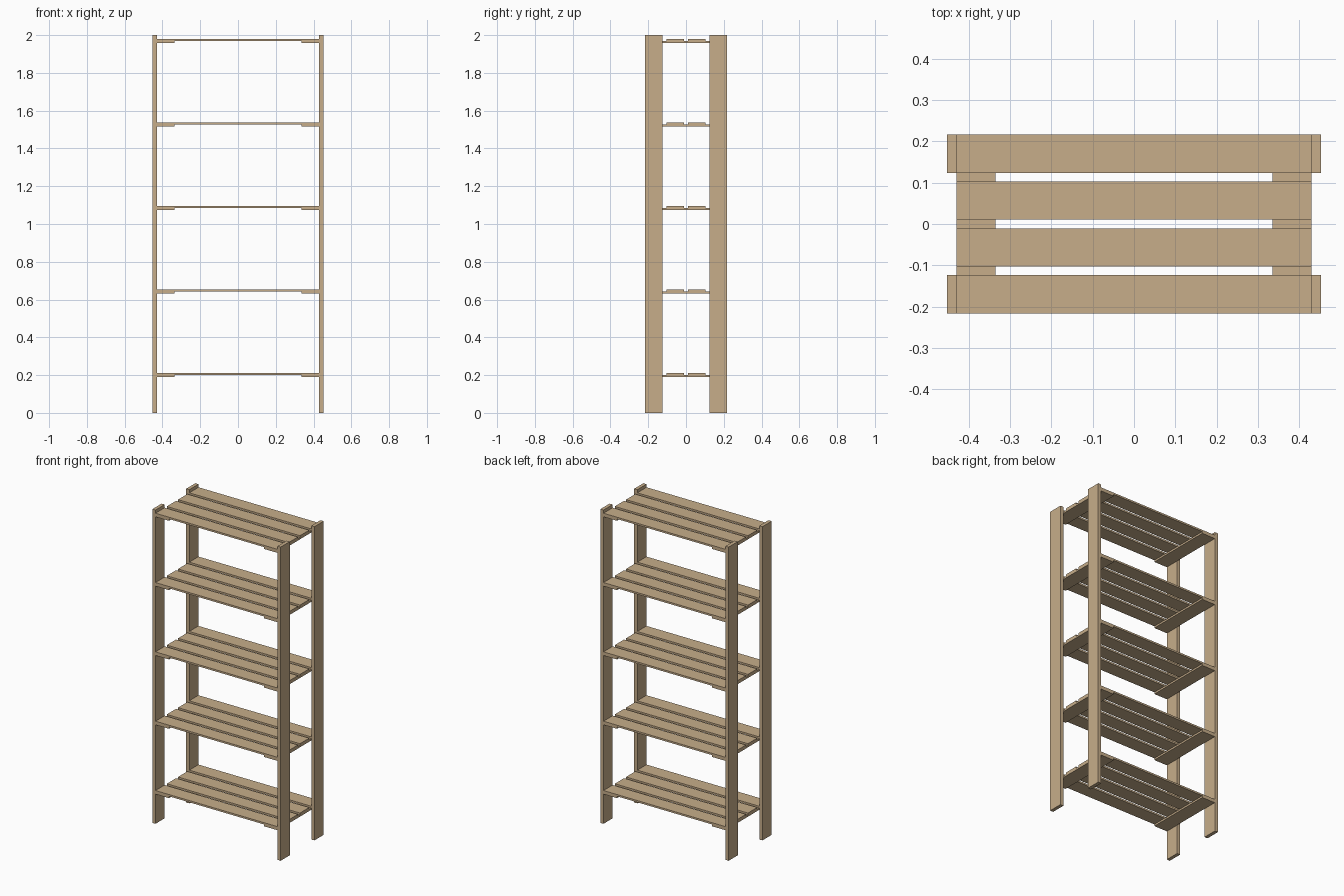
import bpy

if "Cube" in bpy.data.objects:
    bpy.data.objects.remove(bpy.data.objects["Cube"])

wood = bpy.data.materials.new("pale wood")
wood.diffuse_color = (0.57, 0.42, 0.255, 1)
wood.use_nodes = True
wood.node_tree.nodes["Principled BSDF"].inputs["Base Color"].default_value = wood.diffuse_color

HEIGHT = 2.0
HALF_W, HALF_D = 0.4525, 0.2165    # outer half width and half depth
POST_T, BOARD_W = 0.0225, 0.0925   # post thickness, shared board width
BOARD_T = 0.0115                   # slat and cleat thickness
INNER = HALF_W - POST_T            # half length of the slats
SHELVES, FIRST_Z, STEP = 5, 0.189, 0.442


def box(name, x0, x1, y0, y1, z0, z1):
    bpy.ops.mesh.primitive_cube_add(
        size=1, location=((x0 + x1) / 2, (y0 + y1) / 2, (z0 + z1) / 2))
    ob = bpy.context.object
    ob.name = name
    ob.scale = (x1 - x0, y1 - y0, z1 - z0)
    bpy.ops.object.transform_apply(location=False, rotation=False, scale=True)
    ob.data.materials.append(wood)


# Four upright posts
for sx, side in ((-1, "left"), (1, "right")):
    for sy, end in ((-1, "front"), (1, "back")):
        xs = sorted((sx * INNER, sx * HALF_W))
        ys = sorted((sy * HALF_D, sy * (HALF_D - BOARD_W)))
        box(f"{end}_{side}_post", *xs, *ys, 0, HEIGHT)

pitch = (2 * HALF_D - BOARD_W) / 3
for i in range(SHELVES):
    z = FIRST_Z + i * STEP
    # Cross cleats under both ends of the shelf
    for sx, side in ((-1, "left"), (1, "right")):
        xs = sorted((sx * INNER, sx * (INNER - 0.0945)))
        box(f"shelf_{i + 1}_{side}_cleat", *xs, -HALF_D, HALF_D, z, z + BOARD_T)
    # Four slats running the length of the shelf
    for j in range(4):
        y = -HALF_D + j * pitch
        box(f"shelf_{i + 1}_slat_{j + 1}", -INNER, INNER, y, y + BOARD_W,
            z + BOARD_T, z + 2 * BOARD_T)
